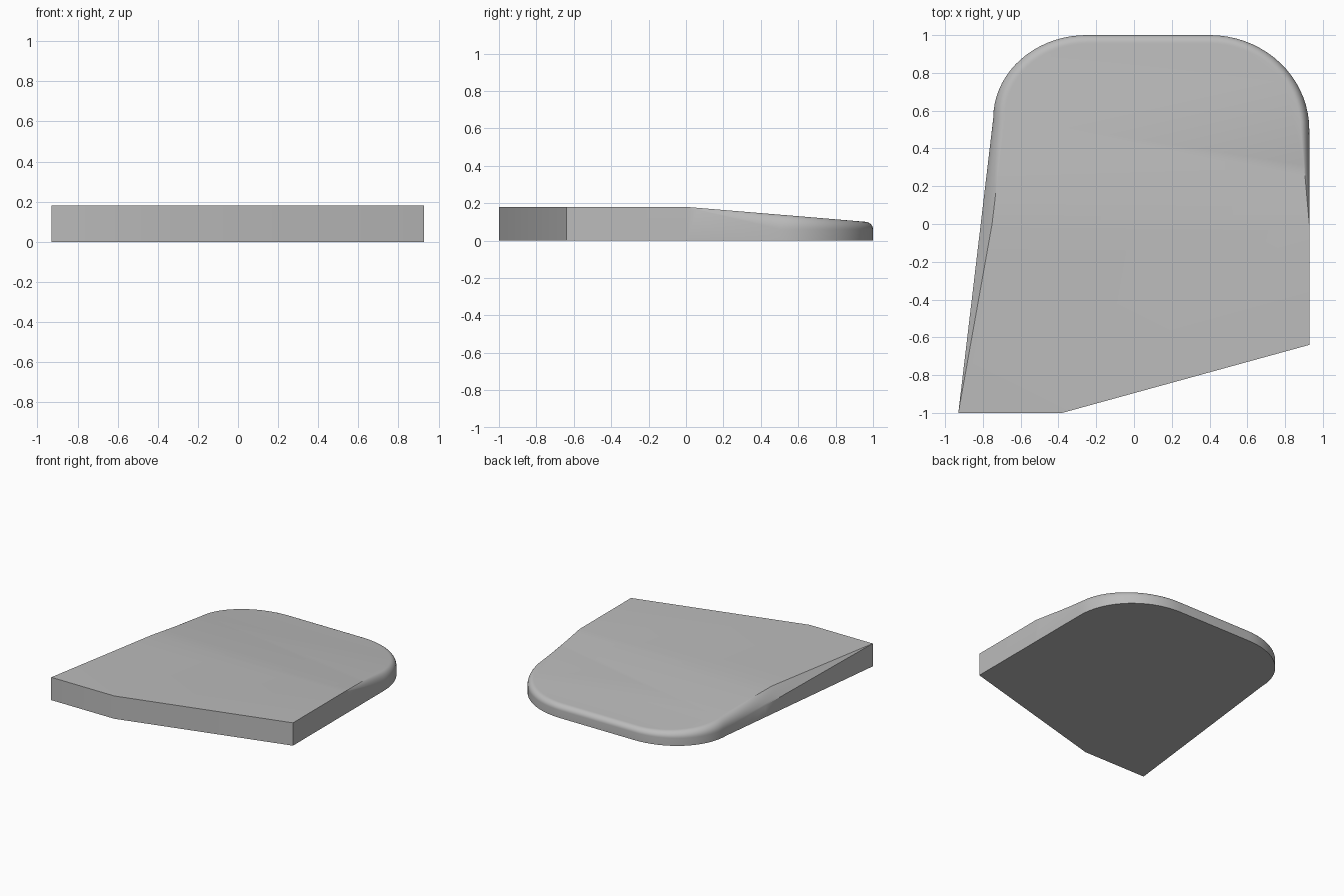
import bpy
import bmesh
from math import sin, cos, pi, radians

cube = bpy.data.objects.get("Cube")
if cube:
    bpy.data.objects.remove(cube, do_unlink=True)

THICK, RIM, STEPS = 0.18, 0.06, 8


def top_height(y):
    """Flat front half, gently sloping back half."""
    return THICK - 0.083 * max(y, 0)


def mix(a, b, t):
    return a + (b - a) * t


# Outline stations: x, y, wall height, inset, inset direction, roundness
stations = [(-0.93, -1, THICK, 0, 1, 0, 0),
            (-0.38, -1, THICK, 0, 0, 1, 0),
            (0.928, -0.64, THICK, 0, -1, 0, 0)]

# Straight side on +x, its rounded edge growing towards the back
for i in range(8):
    t = i / 8
    stations.append((0.928, 0.5 * t, mix(THICK, RIM, t), 0.045 * t, -1, 0, t))

# Two rounded back corners
for i in range(19):
    a = pi / 2 * i / 18
    stations.append((0.4 + 0.528 * cos(a), 0.5 + 0.5 * sin(a), RIM, 0.045,
                     -cos(a), -sin(a), 1))
for i in range(18):
    a = pi / 2 * (1 + i / 18)
    stations.append((-0.25 + 0.495 * cos(a), 0.56 + 0.44 * sin(a), RIM,
                     mix(0.045, 0.06, i / 18), -cos(a), -sin(a), 1))

# Slanted side on -x, with a bevel tapering to the front corner
for y in (0.56, 0.42, 0.28, 0.14, 0, -0.25, -0.5, -0.75):
    t = (y + 1) / 1.56
    stations.append((mix(-0.93, -0.745, t), y, mix(THICK, RIM, t),
                     0.06 * min(y + 1, 1), 1, 0, min(max(y / 0.5, 0), 1)))

# Loft the wall and edge rounding through the stations
bm = bmesh.new()
columns = []
for x, y, wall, inset, dx, dy, rounding in stations:
    top = top_height(y + dy * inset)
    column = [bm.verts.new((x, y, 0))]
    for s in range(STEPS + 1):
        t = s / STEPS
        inward = inset * mix(t, 1 - cos(t * pi / 2), rounding)
        rise = mix(t, sin(t * pi / 2), rounding)
        column.append(bm.verts.new((x + dx * inward, y + dy * inward,
                                    mix(wall, top, rise))))
    columns.append(column)
for i, column in enumerate(columns):
    following = columns[(i + 1) % len(columns)]
    for s in range(STEPS + 1):
        bm.faces.new((column[s], following[s], following[s + 1], column[s + 1]))

# Underside, and the top as a flat front and a sloped back
bm.faces.new([c[0] for c in reversed(columns)])
rim = [c[-1] for c in columns]
bm.faces.new([v for v in rim if v.co.y >= -1e-6])
first = next(i for i, v in enumerate(rim) if abs(v.co.y) < 1e-6)
last = max(i for i, v in enumerate(rim) if abs(v.co.y) < 1e-6)
bm.faces.new(rim[last:] + rim[:first + 1])

bmesh.ops.remove_doubles(bm, verts=bm.verts[:], dist=0.0002)
bmesh.ops.recalc_face_normals(bm, faces=bm.faces[:])
mesh = bpy.data.meshes.new("tapered_plate")
bm.to_mesh(mesh)
bm.free()
plate = bpy.data.objects.new("tapered_plate", mesh)
bpy.context.collection.objects.link(plate)

# Plain grey finish
grey = bpy.data.materials.new("plain grey")
grey.use_nodes = True
colour = (0.5, 0.5, 0.5, 1)
grey.diffuse_color = colour
grey.node_tree.nodes["Principled BSDF"].inputs["Base Color"].default_value = colour
mesh.materials.append(grey)

# Smooth rounded rim with crisp corners
bpy.ops.object.select_all(action="DESELECT")
plate.select_set(True)
bpy.context.view_layer.objects.active = plate
bpy.ops.object.shade_smooth_by_angle(angle=radians(30))
